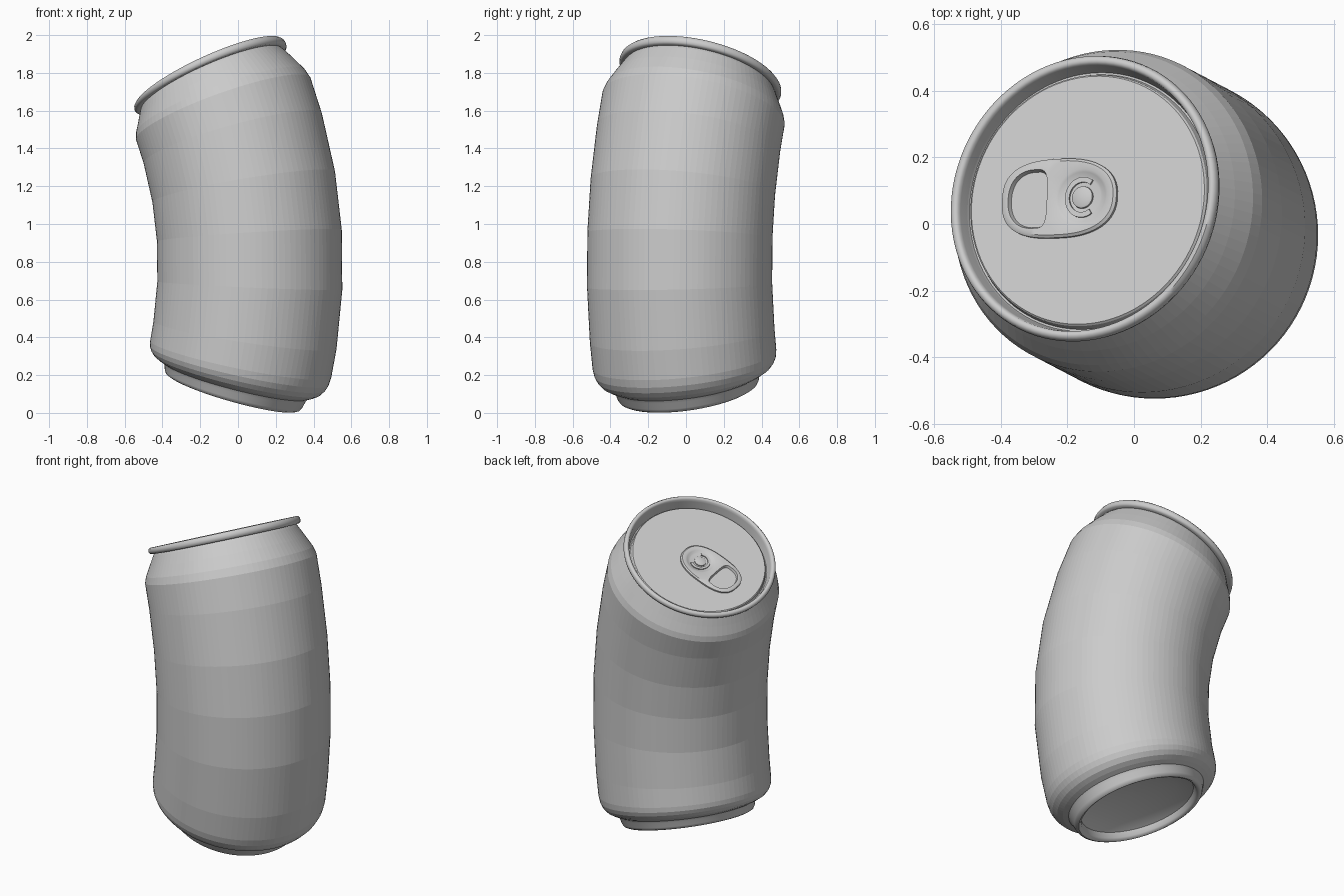
import bpy, bmesh
from math import sin, cos, pi, radians
from mathutils import Vector

cube = bpy.data.objects.get("Cube")
if cube:
    bpy.data.objects.remove(cube)

BEND_R = 2.2                          # radius of the bent centre line
LOW = BEND_R * radians(17.8)          # length below the upright section
LEAN = Vector((-0.886, 0.464))        # direction the top leans towards
SIDE = Vector((-LEAN.y, LEAN.x))
BASE = Vector((0.065, -0.035, 0.783))
SEGMENTS = 96
PANEL = 1.697                         # height of the lid panel on the straight can

metal = bpy.data.materials.new("grey_metal")
metal.use_nodes = True
GREY = (0.6, 0.6, 0.6, 1)
metal.diffuse_color = GREY
metal.node_tree.nodes["Principled BSDF"].inputs["Base Color"].default_value = GREY


def bend(p):
    """Carry a point of the straight can onto the bent one."""
    flat = Vector((p.x, p.y))
    a, b = flat.dot(LEAN), flat.dot(SIDE)
    t = (p.z - LOW) / BEND_R
    out = LEAN * (BEND_R - (BEND_R - a) * cos(t)) + SIDE * b
    return BASE + Vector((out.x, out.y, (BEND_R - a) * sin(t)))


def finish(name, bm, smooth=None):
    bmesh.ops.recalc_face_normals(bm, faces=bm.faces)
    for v in bm.verts:
        v.co = bend(v.co)
    mesh = bpy.data.meshes.new(name)
    bm.to_mesh(mesh)
    bm.free()
    mesh.materials.append(metal)
    ob = bpy.data.objects.new(name, mesh)
    bpy.context.collection.objects.link(ob)
    if smooth:
        bpy.ops.object.select_all(action='DESELECT')
        ob.select_set(True)
        bpy.context.view_layer.objects.active = ob
        bpy.ops.object.shade_smooth_by_angle(angle=radians(smooth))
    return ob


def ring(bm, points, z):
    return [bm.verts.new((x, y, z)) for x, y in points]


def skin(bm, rings):
    for r0, r1 in zip(rings, rings[1:]):
        n = len(r0)
        for i in range(n):
            j = (i + 1) % n
            bm.faces.new((r0[i], r0[j], r1[j], r1[i]))


def circle(r, n=SEGMENTS, cx=0, cy=0):
    return [(cx + r * cos(2 * pi * i / n), cy + r * sin(2 * pi * i / n)) for i in range(n)]


def lathe(name, profile, smooth=None, cap_start=False, cap_end=False):
    bm = bmesh.new()
    rings = [ring(bm, circle(r), z) for r, z in profile]
    skin(bm, rings)
    if cap_start:
        bm.faces.new(rings[0])
    if cap_end:
        bm.faces.new(rings[-1])
    return finish(name, bm, smooth)


def rounded(cx, left, right, half_w, e_left, e_right, n=64):
    """Closed outline whose two ends have their own length and squareness."""
    pts = []
    for i in range(n):
        c, s = cos(2 * pi * i / n), sin(2 * pi * i / n)
        reach, e = (right, e_right) if c > 0 else (left, e_left)
        x = reach * abs(c) ** (2 / e) * (1 if c > 0 else -1)
        y = half_w * abs(s) ** (2 / e) * (1 if s > 0 else -1)
        pts.append((cx + x, y))
    return pts


# Can wall: flared base, banded sides and sloping neck
lathe("can_body", [
    (0.395, 0.065), (0.425, 0.078), (0.452, 0.094), (0.472, 0.118), (0.484, 0.145),
    (0.489, 0.18), (0.49, 0.31), (0.49, 0.575), (0.49, 0.84), (0.49, 1.1),
    (0.49, 1.365), (0.49, 1.53), (0.478, 1.57), (0.447, 1.63), (0.416, 1.688),
    (0.408, 1.7)])

# Standing foot and hollow dome underneath
lathe("base_foot", [
    (0.395, 0.065), (0.386, 0.05), (0.378, 0.02), (0.37, 0.006), (0.358, 0),
    (0.346, 0.004), (0.338, 0.015), (0.33, 0.045)], 40)
lathe("base_dome", [
    (0.33, 0.045), (0.3, 0.062), (0.24, 0.083), (0.16, 0.1), (0.08, 0.109),
    (0.01, 0.112)], 40, cap_end=True)

# Rolled rim, countersunk wall and lid panel
lathe("top_rim", [
    (0.408, 1.7), (0.425, 1.7), (0.434, 1.706), (0.438, 1.718), (0.435, 1.731),
    (0.427, 1.739), (0.417, 1.739), (0.41, 1.733), (0.407, 1.72), (0.399, 1.68)], 50)
lathe("lid_panel", [
    (0.399, 1.68), (0.396, 1.67), (0.39, 1.67), (0.387, 1.68), (0.385, 1.692),
    (0.38, PANEL)], 30, cap_end=True)

# Pull tab: rounded plate with a finger opening and a sunken dish
TX, TY = -0.09, 0.008
TOP = PANEL + 0.016


def shift(points):
    return [(x + TX, y + TY) for x, y in points]


bm = bmesh.new()
outer = rounded(0, 0.187, 0.187, 0.121, 2.7, 2.4)
inset = [(x * 0.955, y * 0.935) for x, y in outer]
plate = ring(bm, shift(inset), TOP)
skin(bm, [ring(bm, shift(outer), PANEL), ring(bm, shift(outer), TOP - 0.006), plate])
hole = ring(bm, shift(rounded(-0.08, 0.085, 0.042, 0.09, 2.3, 4)), TOP)
hole_low = ring(bm, shift(rounded(-0.08, 0.08, 0.038, 0.085, 2.3, 4)), PANEL)
skin(bm, [hole, hole_low])
DX = 0.075
dish = [ring(bm, shift(circle(r, 48, DX)), TOP - d)
        for r, d in ((0.085, 0), (0.077, 0.004), (0.066, 0.01), (0.058, 0.012))]
skin(bm, dish)
bm.faces.new(dish[-1])
border = []
for loop in (plate, hole, dish[0]):
    for i, v in enumerate(loop):
        border.append(bm.edges.get((v, loop[(i + 1) % len(loop)])))
bmesh.ops.triangle_fill(bm, edges=border, use_beauty=True)
finish("pull_tab", bm, 35)

# Curved tongue around the rivet, open towards the back of the tab
bm = bmesh.new()
arc = [radians(55 + 250 * i / 32) for i in range(33)]
outline = [(DX + 0.056 * cos(a), 0.062 * sin(a)) for a in arc]
outline += [(DX + 0.042 * cos(a), 0.046 * sin(a)) for a in reversed(arc)]
low, high = ring(bm, shift(outline), TOP - 0.012), ring(bm, shift(outline), TOP - 0.005)
skin(bm, [low, high])
for i in range(32):
    j = len(high) - 1 - i
    bm.faces.new((high[i], high[i + 1], high[j - 1], high[j]))
finish("tab_tongue", bm, 30)

# Rivet
bm = bmesh.new()
rivet = [ring(bm, shift(circle(r, 32, DX)), TOP + h)
         for r, h in ((0.034, -0.012), (0.033, -0.006), (0.028, -0.003))]
skin(bm, rivet)
bm.faces.new(rivet[-1])
finish("rivet", bm, 40)
